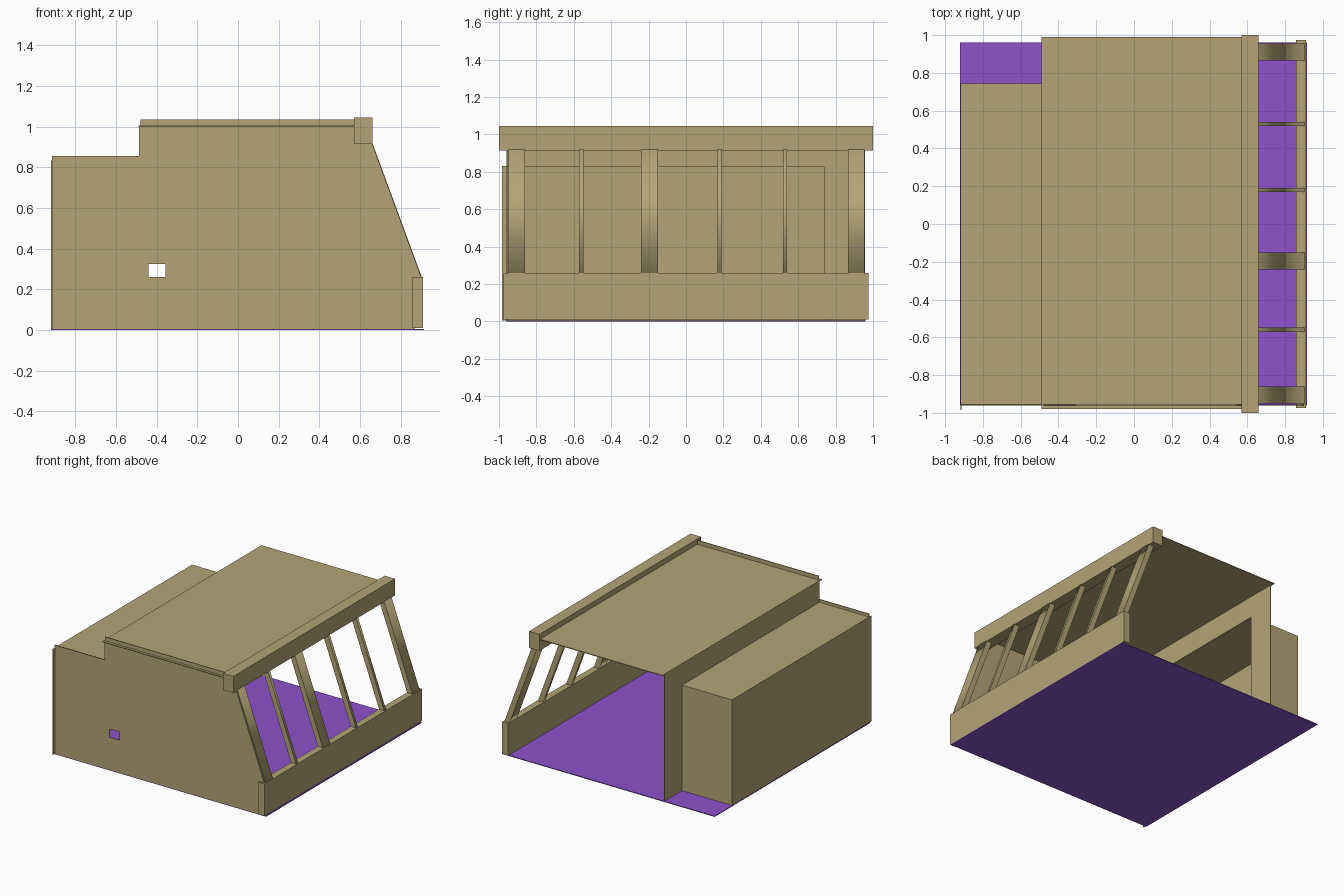
import bpy, bmesh, math

if "Cube" in bpy.data.objects:
    bpy.data.objects.remove(bpy.data.objects["Cube"])


def material(name, rgb):
    m = bpy.data.materials.new(name)
    m.diffuse_color = (*rgb, 1)
    m.use_nodes = True
    m.node_tree.nodes["Principled BSDF"].inputs["Base Color"].default_value = m.diffuse_color
    return m


TAN = material("tan", (0.46, 0.37, 0.18))
PURPLE = material("purple", (0.27, 0.085, 0.60))


def box(name, x, y, z, mat=TAN):
    """Axis-aligned box from (min, max) ranges."""
    bm = bmesh.new()
    bmesh.ops.create_cube(bm, size=1)
    for v in bm.verts:
        v.co = [(r[0] + r[1]) / 2 + c * (r[1] - r[0]) for c, r in zip(v.co, (x, y, z))]
    me = bpy.data.meshes.new(name)
    bm.to_mesh(me)
    bm.free()
    me.materials.append(mat)
    ob = bpy.data.objects.new(name, me)
    bpy.context.collection.objects.link(ob)
    return ob


def profile(name, loops, y0, y1):
    """Filled xz outline (later loops are holes) extruded from y0 to y1."""
    cu = bpy.data.curves.new(name, 'CURVE')
    cu.dimensions = '2D'
    cu.fill_mode = 'BOTH'
    cu.extrude = (y1 - y0) / 2
    for pts in loops:
        s = cu.splines.new('POLY')
        s.points.add(len(pts) - 1)
        for p, (x, z) in zip(s.points, pts):
            p.co = (x, z, 0, 1)
        s.use_cyclic_u = True
    cu.materials.append(TAN)
    ob = bpy.data.objects.new(name, cu)
    bpy.context.collection.objects.link(ob)
    ob.location.y = (y0 + y1) / 2
    ob.rotation_euler.x = math.pi / 2
    bpy.ops.object.select_all(action='DESELECT')
    ob.select_set(True)
    bpy.context.view_layer.objects.active = ob
    bpy.ops.object.convert(target='MESH')
    return ob


# Floor
box("floor", (-0.92, 0.915), (-0.96, 0.96), (0, 0.006), PURPLE)

# Stepped front wall with a small opening
outline = [(-0.915, 0.005), (0.87, 0.005), (0.90, 0.26), (0.66, 0.915),
           (0.64, 1.035), (-0.48, 1.035), (-0.48, 0.855), (-0.915, 0.855)]
opening = [(-0.44, 0.26), (-0.355, 0.26), (-0.355, 0.325), (-0.44, 0.325)]
profile("front_wall", [outline, opening], -0.961, -0.955)

# Low alcove at the side
box("alcove_back_wall", (-0.918, -0.912), (-0.985, 0.745), (0.005, 0.83))
box("alcove_end_wall", (-0.915, -0.485), (0.737, 0.743), (0.005, 0.83))
box("alcove_roof", (-0.918, -0.485), (-0.957, 0.743), (0.826, 0.832))

# Wall above and beside the alcove opening
box("alcove_header", (-0.486, -0.480), (-0.957, 0.957), (0.828, 1.0))
box("alcove_pier", (-0.486, -0.480), (0.74, 0.957), (0.005, 0.83))

# Main roof
box("main_roof", (-0.49, 0.60), (-0.98, 0.99), (0.998, 1.004))

# Beams above and below the sloping window
box("top_beam", (0.57, 0.66), (-1, 1), (0.915, 1.045))
box("bottom_beam", (0.857, 0.91), (-0.975, 0.975), (0.01, 0.26))

# Sloping posts and thin mullions
slope = [(0.66, 0.92), (0.905, 0.255), (0.86, 0.255), (0.615, 0.92)]
for i, y in enumerate((-0.905, -0.195, 0.91)):
    profile(f"window_post_{i + 1}", [slope], y - 0.045, y + 0.045)
for i, y in enumerate((-0.56, 0.18, 0.53)):
    profile(f"window_mullion_{i + 1}", [slope], y - 0.011, y + 0.011)
